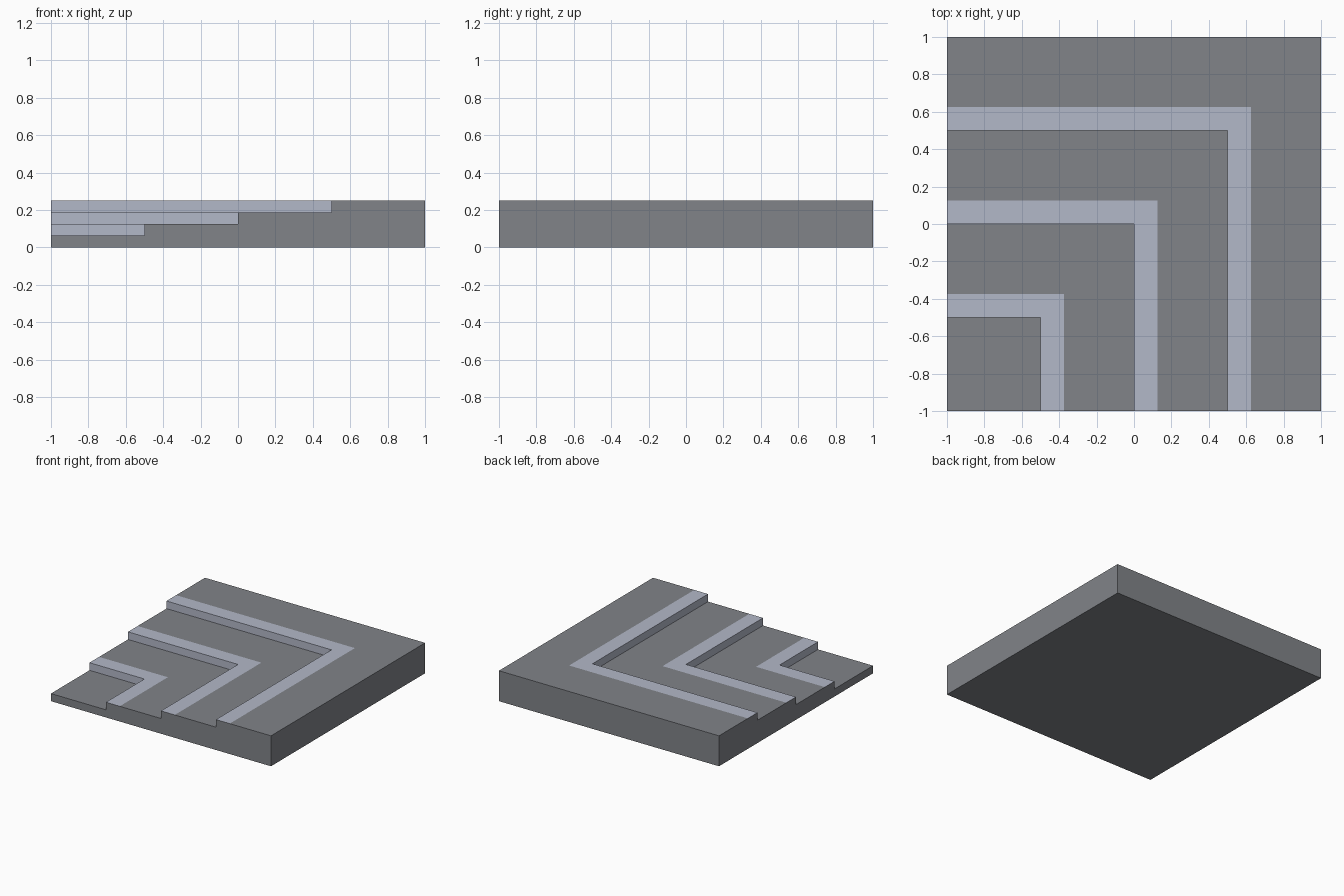
import bpy
import bmesh

cube = bpy.data.objects.get("Cube")
if cube:
    bpy.data.objects.remove(cube, do_unlink=True)


def make_material(name, rgb):
    mat = bpy.data.materials.new(name)
    mat.use_nodes = True
    color = (*rgb, 1.0)
    mat.diffuse_color = color
    mat.node_tree.nodes["Principled BSDF"].inputs["Base Color"].default_value = color
    return mat


stone = make_material("dark grey stone", (0.22, 0.23, 0.25))
trim = make_material("pale blue grey trim", (0.45, 0.48, 0.58))

RISE = 0.0625      # height of one step
NOSING = 0.125     # width of the pale strip on each step edge
EDGES = (-0.5, 0.0, 0.5)

# Step profile: (offset from the low corner, height, material of the next face)
profile = [(-1, RISE, 0)]
for i, edge in enumerate(EDGES, 1):
    profile += [(edge, RISE * i, 1),
                (edge, RISE * (i + 1), 1),
                (edge + NOSING, RISE * (i + 1), 0)]
profile += [(1, RISE * 4, 0), (1, 0, 0)]

bm = bmesh.new()

# Sweep the profile around a mitred corner
rings = [[bm.verts.new(p) for p in ((o, -1, z), (o, o, z), (-1, o, z))]
         for o, z, _ in profile]
for (_, _, mat), a, b in zip(profile, rings, rings[1:]):
    for k in range(2):
        face = bm.faces.new((a[k], b[k], b[k + 1], a[k + 1]))
        face.material_index = mat

# Stepped side walls and the underside
corner = bm.verts.new((-1, -1, 0))
bm.faces.new([r[0] for r in rings] + [corner])
bm.faces.new([r[2] for r in rings] + [corner])
bm.faces.new([corner] + rings[-1])

# Close the low corner and orient the faces
bmesh.ops.remove_doubles(bm, verts=bm.verts[:], dist=0.0001)
bmesh.ops.recalc_face_normals(bm, faces=bm.faces[:])

mesh = bpy.data.meshes.new("inner_corner_steps")
bm.to_mesh(mesh)
bm.free()
mesh.materials.append(stone)
mesh.materials.append(trim)
steps = bpy.data.objects.new("inner_corner_steps", mesh)
bpy.context.collection.objects.link(steps)
